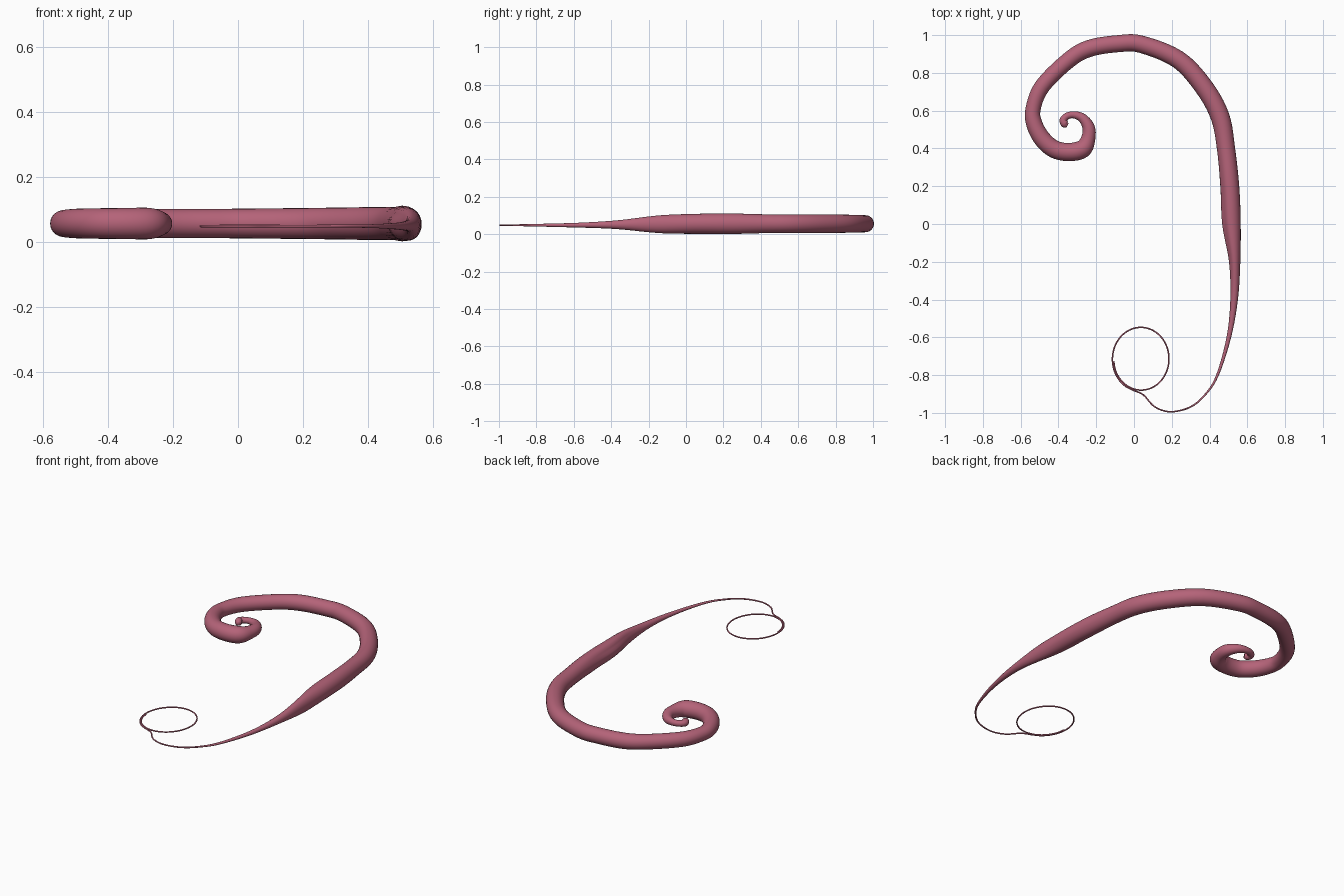
import bpy, bmesh, math
from mathutils import Vector

if "Cube" in bpy.data.objects:
    bpy.data.objects.remove(bpy.data.objects["Cube"])

SIDES = 24

# Centre line (x, y, radius): curled tip, big arch, straight run, thin tail
path = [
    (-0.352, 0.522, .012), (-0.366, 0.530, .021), (-0.374, 0.550, .020),
    (-0.355, 0.571, .018), (-0.318, 0.578, .019), (-0.272, 0.560, .025),
    (-0.240, 0.510, .033), (-0.243, 0.450, .038), (-0.272, 0.398, .048),
    (-0.340, 0.381, .048), (-0.420, 0.395, .047), (-0.485, 0.450, .046),
    (-0.528, 0.530, .043), (-0.534, 0.610, .040), (-0.485, 0.730, .042),
    (-0.345, 0.868, .043), (-0.235, 0.930, .045), (-0.080, 0.955, .045),
    (0.040, 0.951, .046), (0.235, 0.870, .048), (0.370, 0.725, .050),
    (0.455, 0.570, .050), (0.487, 0.400, .048), (0.507, 0.200, .050),
    (0.516, 0.000, .049), (0.533, -0.200, .030), (0.530, -0.400, .020),
    (0.502, -0.600, .012), (0.442, -0.800, .007), (0.380, -0.900, .005),
    (0.300, -0.968, .0045), (0.195, -0.994, .004), (0.110, -0.968, .004),
    (0.050, -0.905, .004),
]
# Looped whip at the end of the tail
for i in range(27):
    a = math.radians(253 - i * 16.5)
    k = 1.03 - 0.05 * i / 26
    path.append((0.037 + .148 * k * math.cos(a), -0.715 + .166 * k * math.sin(a), .004))


def smooth_path(pts, steps=5):
    """Catmull-Rom interpolation of the centre line."""
    p = [Vector(q) for q in pts]
    p = [2 * p[0] - p[1]] + p + [2 * p[-1] - p[-2]]
    out = []
    for a, b, c, d in zip(p, p[1:], p[2:], p[3:]):
        for s in range(steps):
            t = s / steps
            out.append(0.5 * (2 * b + (c - a) * t + (2 * a - 5 * b + 4 * c - d) * t * t
                              + (3 * b - a - 3 * c + d) * t ** 3))
    return out + [p[-2]]


def ring(bm, pt, tangent):
    """Oval cross-section, taller and lightly furrowed along the straight run."""
    x, y, r = pt
    r = max(r, .002)
    side = Vector((tangent.y, -tangent.x, 0)).normalized()
    low = min(max((0.1 - y) / 0.7, 0), 1) if x > 0.3 or y < -0.4 else 0
    zc = 0.056 - 0.008 * low
    tall, furrow = 1.0, 0.0
    if x > 0.3:
        tall += 0.4 * math.exp(-((y + .2) / .14) ** 2) + 0.1 * math.exp(-((y - .25) / .2) ** 2)
        furrow = 0.14 * math.exp(-((y - .0) / .22) ** 2)
    verts = []
    for i in range(SIDES):
        a = 2 * math.pi * i / SIDES
        dent = 1 - furrow * math.exp(-((a - math.radians(35)) / .3) ** 2)
        p = Vector((x, y, zc)) + side * (r * dent * math.cos(a))
        p.z += r * tall * dent * math.sin(a)
        verts.append(bm.verts.new(p))
    return verts


# Sweep the body
pts = smooth_path(path)
bm = bmesh.new()
rings = []
for i, p in enumerate(pts):
    t = pts[min(i + 1, len(pts) - 1)] - pts[max(i - 1, 0)]
    rings.append(ring(bm, p, t))
for a, b in zip(rings, rings[1:]):
    for i in range(SIDES):
        j = (i + 1) % SIDES
        bm.faces.new((a[i], a[j], b[j], b[i]))
bm.faces.new(rings[0])
bm.faces.new(rings[-1])
bmesh.ops.recalc_face_normals(bm, faces=bm.faces)
for f in bm.faces:
    f.smooth = True
mesh = bpy.data.meshes.new("curled_tentacle")
bm.to_mesh(mesh)
bm.free()

# Single rose colour
rose = bpy.data.materials.new("rose_pink")
rose.diffuse_color = (0.46, 0.125, 0.19, 1)
rose.use_nodes = True
rose.node_tree.nodes["Principled BSDF"].inputs["Base Color"].default_value = rose.diffuse_color
mesh.materials.append(rose)
body = bpy.data.objects.new("curled_tentacle", mesh)
bpy.context.collection.objects.link(body)
